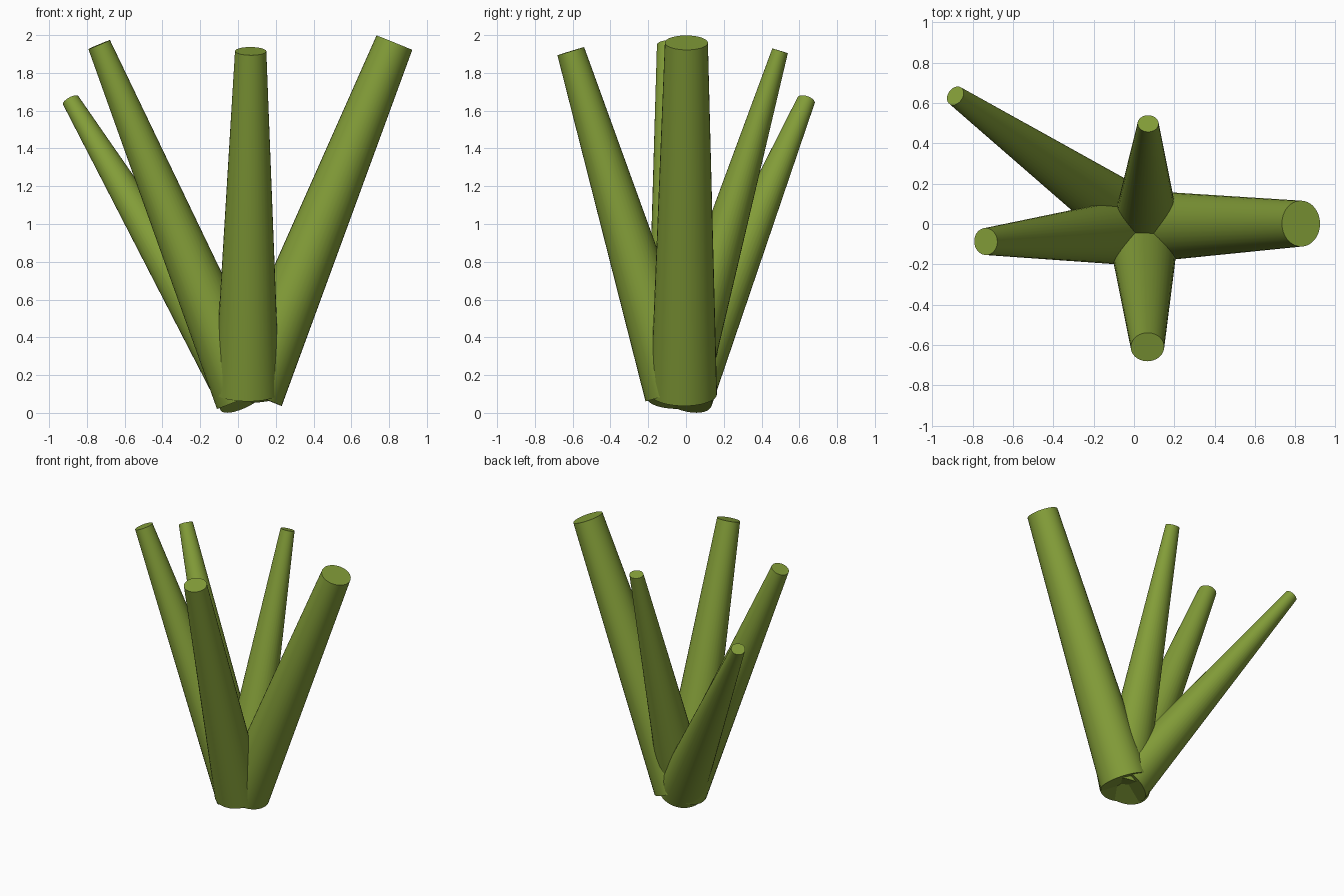
import bpy, bmesh, math
from mathutils import Vector

if "Cube" in bpy.data.objects:
    bpy.data.objects.remove(bpy.data.objects["Cube"])

green = bpy.data.materials.new("leaf green")
green.diffuse_color = (0.227, 0.338, 0.04, 1)
green.use_nodes = True
green.node_tree.nodes["Principled BSDF"].inputs["Base Color"].default_value = green.diffuse_color
SIDES = 36


def stem(name, base, tip, base_r, tip_r):
    """Tapered closed stem; radii are (sideways, radial) so it is slightly oval."""
    base, tip = Vector(base), Vector(tip)
    axis = (tip - base).normalized()
    side = Vector((0, 0, 1)).cross(axis).normalized()
    radial = axis.cross(side)
    bm = bmesh.new()
    rings = []
    for centre, (rs, rr) in ((base, base_r), (tip, tip_r)):
        ring = []
        for i in range(SIDES):
            a = 2 * math.pi * i / SIDES
            ring.append(bm.verts.new(centre + side * rs * math.cos(a) + radial * rr * math.sin(a)))
        rings.append(ring)
    low, high = rings
    for i in range(SIDES):
        j = (i + 1) % SIDES
        bm.faces.new((low[i], low[j], high[j], high[i]))
    bm.faces.new(low)
    bm.faces.new(high)
    bmesh.ops.recalc_face_normals(bm, faces=bm.faces)
    mesh = bpy.data.meshes.new(name)
    bm.to_mesh(mesh)
    bm.free()
    mesh.materials.append(green)
    obj = bpy.data.objects.new(name, mesh)
    bpy.context.collection.objects.link(obj)
    bpy.context.view_layer.objects.active = obj
    obj.select_set(True)


# five stems fanning out of one root
stem("right_stem", (0.075, -0.012, 0.10), (0.828, 0.002, 1.96), (0.176, 0.169), (0.114, 0.102))
stem("left_stem", (0.043, -0.035, 0.086), (-0.735, -0.087, 1.95), (0.174, 0.168), (0.067, 0.062))
stem("front_stem", (0.047, -0.055, 0.11), (0.067, -0.61, 1.915), (0.173, 0.167), (0.083, 0.074))
stem("back_stem", (0.058, -0.05, 0.10), (0.070, 0.498, 1.917), (0.172, 0.16), (0.052, 0.043))
stem("back_left_stem", (0.05, -0.02, 0.097), (-0.886, 0.636, 1.655), (0.17, 0.163), (0.05, 0.045))

# smooth round sides, sharp rims
bpy.ops.object.shade_smooth_by_angle(angle=math.radians(30))
